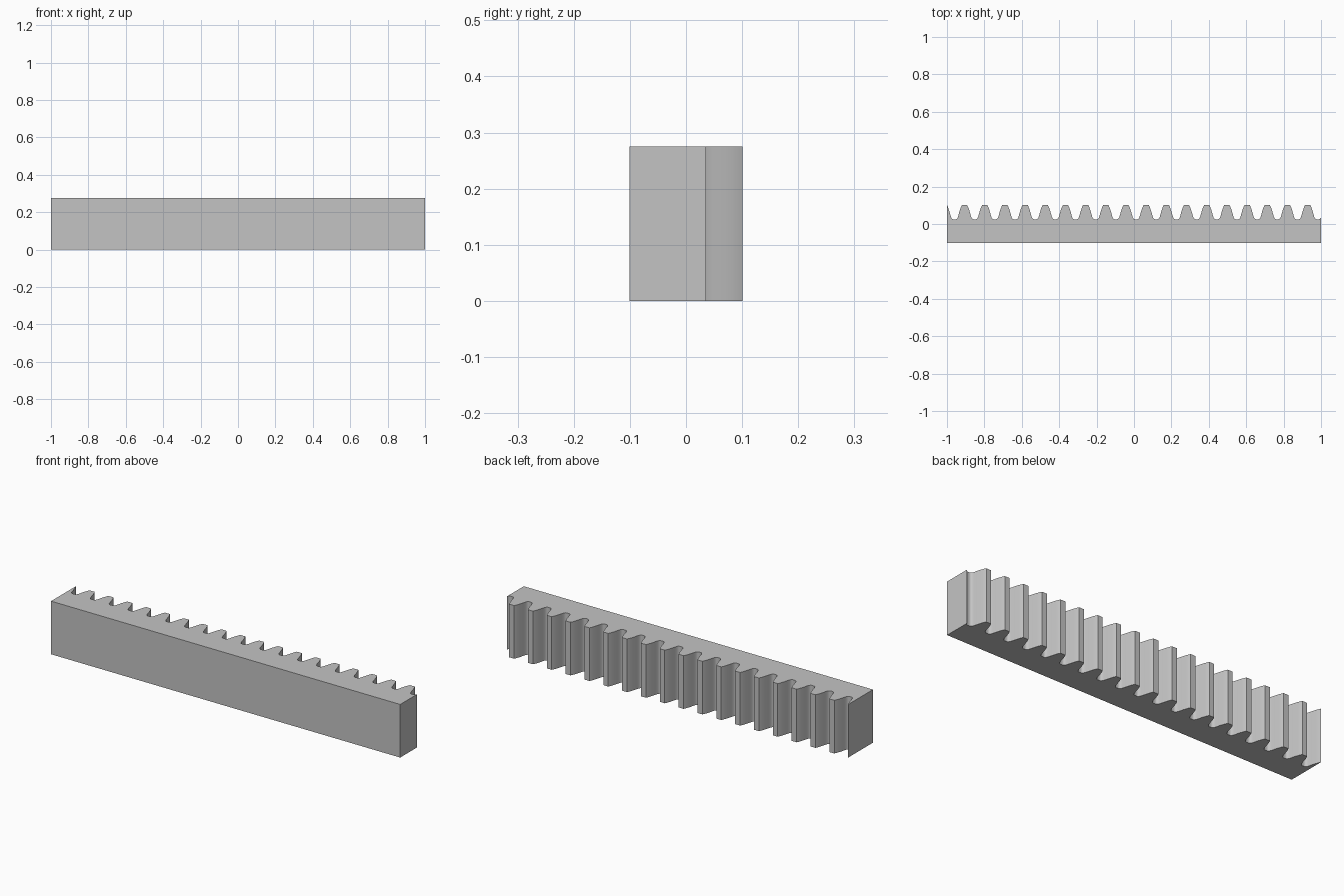
import bpy, bmesh
from mathutils import Vector

if "Cube" in bpy.data.objects:
    bpy.data.objects.remove(bpy.data.objects["Cube"], do_unlink=True)

HALF_LENGTH, HALF_DEPTH, HEIGHT = 1.0, 0.101, 0.275
PITCH, FIRST_PEAK, TEETH = 0.1079, -1.0139, 20

# One tooth flank: distance from the tooth centre, and y
FLANK = [(0.014, HALF_DEPTH), (0.018, 0.093), (0.022, 0.083), (0.026, 0.071),
         (0.030, 0.057), (0.033, 0.046), (0.036, 0.036), (0.039, 0.0305),
         (0.0425, 0.027), (0.046, 0.0255), (0.050, 0.025)]

# Bar outline with teeth along the back
outline = []
for i in range(TEETH):
    peak = FIRST_PEAK + i * PITCH
    outline += [(peak - d, y) for d, y in reversed(FLANK)]
    outline += [(peak + d, y) for d, y in FLANK]
outline += [(outline[-1][0], -HALF_DEPTH), (outline[0][0], -HALF_DEPTH)]

bm = bmesh.new()
bm.faces.new([bm.verts.new((x, y, 0)) for x, y in outline])

# Trim both ends square, through the partial teeth
for side in (-1, 1):
    bmesh.ops.bisect_plane(bm, geom=bm.verts[:] + bm.edges[:] + bm.faces[:],
                           plane_co=(side * HALF_LENGTH, 0, 0),
                           plane_no=(side, 0, 0), clear_outer=True)

# Raise the outline into a solid
result = bmesh.ops.extrude_face_region(bm, geom=bm.faces[:], use_keep_orig=True)
top = [g for g in result["geom"] if isinstance(g, bmesh.types.BMVert)]
bmesh.ops.translate(bm, verts=top, vec=Vector((0, 0, HEIGHT)))
bmesh.ops.recalc_face_normals(bm, faces=bm.faces[:])

mesh = bpy.data.meshes.new("gear_rack")
bm.to_mesh(mesh)
bm.free()
rack = bpy.data.objects.new("gear_rack", mesh)
bpy.context.collection.objects.link(rack)

# Plain grey metal
grey = bpy.data.materials.new("grey_metal")
grey.use_nodes = True
colour = (0.55, 0.55, 0.55, 1)
grey.diffuse_color = colour
grey.node_tree.nodes["Principled BSDF"].inputs["Base Color"].default_value = colour
mesh.materials.append(grey)

# Smooth flanks, sharp tips and ends
bpy.ops.object.select_all(action="DESELECT")
rack.select_set(True)
bpy.context.view_layer.objects.active = rack
bpy.ops.object.shade_smooth_by_angle(angle=0.52)
